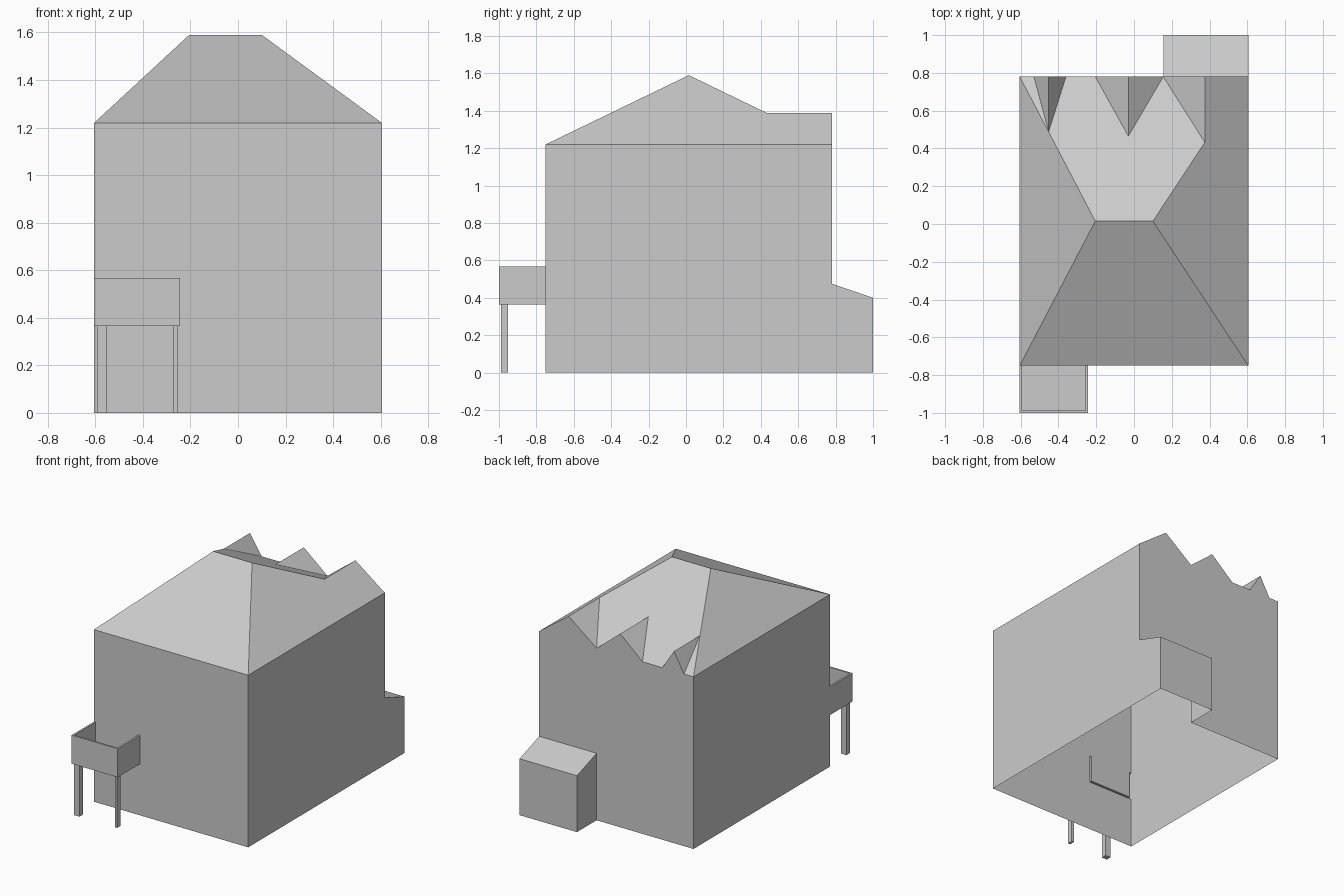
import bpy, bmesh

cube = bpy.data.objects.get("Cube")
if cube:
    bpy.data.objects.remove(cube, do_unlink=True)

grey = bpy.data.materials.new("plain_grey")
grey.use_nodes = True
grey.diffuse_color = (0.6, 0.6, 0.6, 1)
grey.node_tree.nodes["Principled BSDF"].inputs["Base Color"].default_value = (0.6, 0.6, 0.6, 1)


def shell(name, polygons):
    """Weld flat polygons into one mesh object."""
    bm = bmesh.new()
    for poly in polygons:
        bm.faces.new([bm.verts.new(p) for p in poly])
    bmesh.ops.remove_doubles(bm, verts=bm.verts, dist=0.0005)
    bmesh.ops.recalc_face_normals(bm, faces=bm.faces)
    mesh = bpy.data.meshes.new(name)
    bm.to_mesh(mesh)
    bm.free()
    mesh.materials.append(grey)
    obj = bpy.data.objects.new(name, mesh)
    bpy.context.collection.objects.link(obj)
    return obj


def box(name, x0, x1, y0, y1, z0, z1):
    bottom = [(x0, y0), (x1, y0), (x1, y1), (x0, y1)]
    sides = [[(*a, z0), (*b, z0), (*b, z1), (*a, z1)]
             for a, b in zip(bottom, bottom[1:] + bottom[:1])]
    caps = [[(*p, z) for p in bottom] for z in (z0, z1)]
    return shell(name, sides + caps)


# Main dimensions
W, FRONT, BACK, END = 0.605, -0.75, 0.78, 1.0
EAVE, RIDGE, RIDGE_Y = 1.22, 1.59, 0.015
ANNEX_X, ANNEX_HIGH, ANNEX_LOW = 0.155, 0.475, 0.4
B_RIGHT, B_LOW, B_TOP, T = -0.243, 0.365, 0.567, 0.013

ridge_l, ridge_r = (-0.205, RIDGE_Y, RIDGE), (0.1, RIDGE_Y, RIDGE)
front_l, front_r = (-W, FRONT, EAVE), (W, FRONT, EAVE)
back_l, back_r = (-W, BACK, EAVE), (W, BACK, EAVE)

# Back gables: right foot, peak, left foot, depth where the ridge meets the roof
gables = [(W, 0.375, ANNEX_X, 0.432), (ANNEX_X, -0.03, -0.205, 0.465),
          (-0.36, -0.452, -0.53, 0.488)]


def slope_z(y):
    return RIDGE - (RIDGE - EAVE) * (y - RIDGE_Y) / (BACK - RIDGE_Y)


skyline, valley_line, gable_faces = [], [], []
for right, peak, left, y in gables:
    z = slope_z(y)
    foot_r, foot_l = (right, BACK, EAVE), (left, BACK, EAVE)
    top, inner = (peak, BACK, z), (peak, y, z)
    skyline += [p for p in (foot_r, top, foot_l) if p not in skyline]
    valley_line += [p for p in (foot_r, inner, foot_l) if p not in valley_line]
    gable_faces.append([inner, top, foot_l])
    if right != W:
        gable_faces.append([inner, foot_r, top])
east_top, east_inner = skyline[1], valley_line[1]
west_inner = valley_line[-2]

# Roof: hipped slopes, the back one notched by the gables
shell("roof", gable_faces + [
    [front_l, front_r, ridge_r, ridge_l],
    [front_r, back_r, east_top, east_inner, ridge_r],
    [ridge_l, west_inner, back_l, front_l],
    [ridge_l, ridge_r] + valley_line[1:-1],
    [west_inner, valley_line[-1], back_l],
])

# Walls: open underneath, with the back annex opening into the house
shell("walls", [
    [(W, FRONT, 0), (W, END, 0), (W, END, ANNEX_LOW), (W, BACK, ANNEX_HIGH), back_r, front_r],
    [(-W, FRONT, 0), (-W, BACK, 0), back_l, front_l],
    # back wall following the gable skyline
    skyline + [back_l, (-W, BACK, 0), (ANNEX_X, BACK, 0),
               (ANNEX_X, BACK, ANNEX_HIGH), (W, BACK, ANNEX_HIGH)],
    # front wall, notched where the hollow balcony shell joins it
    [(x, FRONT, z) for x, z in (
        (-W, 0), (W, 0), (W, EAVE), (-W, EAVE), (-W, B_TOP), (-W + T, B_TOP),
        (-W + T, B_LOW + T), (B_RIGHT - T, B_LOW + T), (B_RIGHT - T, B_TOP),
        (B_RIGHT, B_TOP), (B_RIGHT, B_LOW), (-W, B_LOW))],
    # annex
    [(ANNEX_X, BACK, 0), (ANNEX_X, END, 0), (ANNEX_X, END, ANNEX_LOW), (ANNEX_X, BACK, ANNEX_HIGH)],
    [(ANNEX_X, END, 0), (W, END, 0), (W, END, ANNEX_LOW), (ANNEX_X, END, ANNEX_LOW)],
    [(ANNEX_X, END, ANNEX_LOW), (W, END, ANNEX_LOW), (W, BACK, ANNEX_HIGH), (ANNEX_X, BACK, ANNEX_HIGH)],
])


# Balcony: a thin parapet on three sides with a floor
def u_path(t):
    return [(B_RIGHT - t, FRONT), (B_RIGHT - t, -END + t), (-W + t, -END + t), (-W + t, FRONT)]


outer, inner = u_path(0), u_path(T)
balcony = [[(*p, B_LOW) for p in outer], [(*p, B_LOW + T) for p in inner]]
for i in range(3):
    a, b, c, d = outer[i], outer[i + 1], inner[i + 1], inner[i]
    balcony += [[(*a, B_LOW), (*b, B_LOW), (*b, B_TOP), (*a, B_TOP)],
                [(*a, B_TOP), (*b, B_TOP), (*c, B_TOP), (*d, B_TOP)],
                [(*d, B_LOW + T), (*c, B_LOW + T), (*c, B_TOP), (*d, B_TOP)]]
shell("balcony", balcony)

# Balcony posts
for name, x0, x1 in (("left", -0.592, -0.55), ("right", -0.272, -0.254)):
    box("balcony_post_" + name, x0, x1, -0.99, -0.952, 0, B_LOW)
